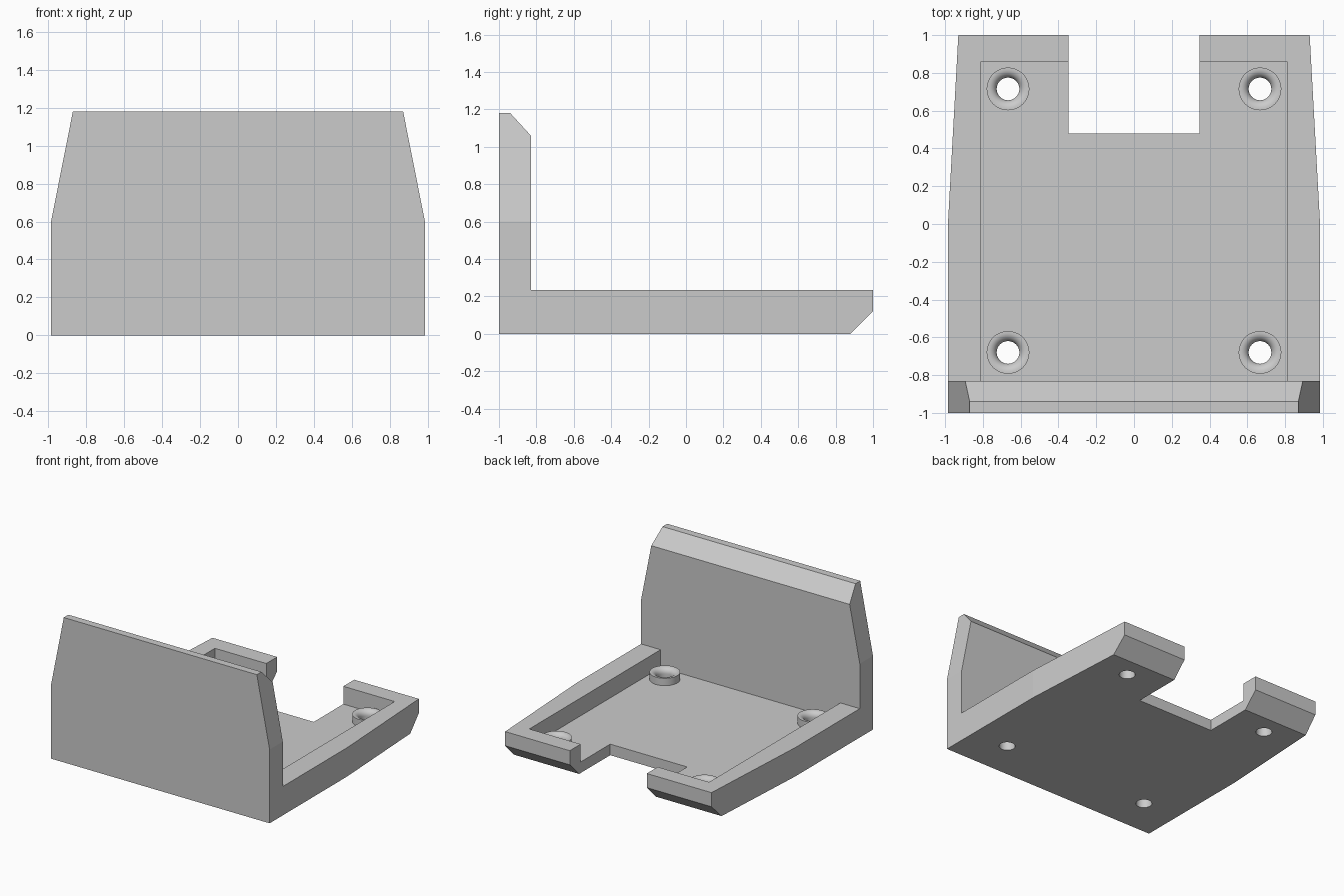
import bpy, bmesh, math
from mathutils import Vector

if "Cube" in bpy.data.objects:
    bpy.data.objects.remove(bpy.data.objects["Cube"])

FLOOR, RIM = 0.09, 0.235
HOLE_R, BOSS_R, BOSS_TOP = 0.06, 0.113, 0.15
FILLET = 0.045
SIDES = 48

grey = bpy.data.materials.new("plain grey")
grey.use_nodes = True
colour = (0.6, 0.6, 0.6, 1)
grey.diffuse_color = colour
grey.node_tree.nodes["Principled BSDF"].inputs["Base Color"].default_value = colour


def to_object(name, bm):
    bmesh.ops.recalc_face_normals(bm, faces=bm.faces)
    mesh = bpy.data.meshes.new(name)
    bm.to_mesh(mesh)
    bm.free()
    mesh.materials.append(grey)
    obj = bpy.data.objects.new(name, mesh)
    bpy.context.collection.objects.link(obj)
    return obj


def box(name, low, high):
    bm = bmesh.new()
    bmesh.ops.create_cube(bm, size=1)
    for v in bm.verts:
        v.co = [l + (h - l) * (c + 0.5) for l, h, c in zip(low, high, v.co)]
    return to_object(name, bm)


def cut(target, cutter):
    cutter.hide_render = True
    mod = target.modifiers.new("cut", "BOOLEAN")
    mod.operation, mod.solver, mod.object = "DIFFERENCE", "EXACT", cutter
    bpy.context.view_layer.objects.active = target
    bpy.ops.object.modifier_apply(modifier=mod.name)
    bpy.data.objects.remove(cutter)


# Bracket: L-shaped side profile swept across the width
profile = [(-1, 0), (0.88, 0), (1, 0.12), (1, RIM), (-0.83, RIM),
           (-0.83, 1.06), (-0.94, 1.18), (-1, 1.18)]
bm = bmesh.new()
side = bm.faces.new([bm.verts.new((-0.985, y, z)) for y, z in profile])
swept = bmesh.ops.extrude_face_region(bm, geom=[side])
bmesh.ops.translate(bm, vec=(1.97, 0, 0),
                    verts=[g for g in swept["geom"] if isinstance(g, bmesh.types.BMVert)])

# Taper the upper wall and the rear half of the base on both sides
for s in (-1, 1):
    for point, normal in (((s * 0.985, 0, 0.6), (s * 0.58, 0, 0.115)),
                          ((s * 0.985, 0, 0), (s, 0.055, 0))):
        cutting = bmesh.ops.bisect_plane(
            bm, geom=bm.verts[:] + bm.edges[:] + bm.faces[:], dist=1e-5,
            plane_co=point, plane_no=Vector(normal).normalized(), clear_outer=True)
        rim = [g for g in cutting["geom_cut"] if isinstance(g, bmesh.types.BMEdge)]
        bmesh.ops.holes_fill(bm, edges=[e for e in rim if e.is_boundary], sides=0)
bracket = to_object("bracket", bm)

# Recessed tray and the rear notch
cut(bracket, box("tray_cutter", (-0.81, -0.83, FLOOR), (0.81, 0.86, 0.5)))
cut(bracket, box("notch_cutter", (-0.347, 0.48, -0.2), (0.347, 1.2, 0.5)))

# Screw holes with raised bosses whose mouths are rounded
boss_profile = [(BOSS_R, FLOOR), (BOSS_R, BOSS_TOP)]
for i in range(9):
    a = math.pi / 2 * i / 8
    boss_profile.append((HOLE_R + FILLET * (1 - math.sin(a)),
                         BOSS_TOP - FILLET * (1 - math.cos(a))))
boss_profile.append((HOLE_R, FLOOR))

for depth, y in (("front", -0.68), ("back", 0.715)):
    for hand, x in (("left", 0.667), ("right", -0.667)):
        bm = bmesh.new()
        bmesh.ops.create_cone(bm, cap_ends=True, segments=SIDES, radius1=HOLE_R,
                              radius2=HOLE_R, depth=1)
        bmesh.ops.translate(bm, vec=(x, y, 0), verts=bm.verts)
        cut(bracket, to_object("hole_cutter", bm))

        bm = bmesh.new()
        verts = [bm.verts.new((r, 0, z)) for r, z in boss_profile]
        edges = [bm.edges.new(pair) for pair in zip(verts, verts[1:])]
        bmesh.ops.spin(bm, geom=verts + edges, angle=math.tau, steps=SIDES,
                       axis=(0, 0, 1), cent=(0, 0, 0))
        bmesh.ops.remove_doubles(bm, verts=bm.verts, dist=1e-4)
        boss = to_object(f"{depth}_{hand}_boss", bm)
        boss.location = (x, y, 0)

# Smooth the round surfaces, keep the machined edges crisp
for obj in bpy.context.view_layer.objects:
    obj.select_set(obj.type == "MESH" and obj.data.materials[:] == [grey])
bpy.context.view_layer.objects.active = bracket
bpy.ops.object.shade_smooth_by_angle(angle=math.radians(20))
for obj in bpy.context.selected_objects:
    if obj is bracket or obj.name == "bracket":
        obj.data.set_sharp_from_angle(angle=math.radians(9))
        for face in obj.data.polygons:
            n = face.normal
            face.use_smooth = len(face.vertices) == 4 and face.area < 0.01 and abs(n.z) < 0.01
